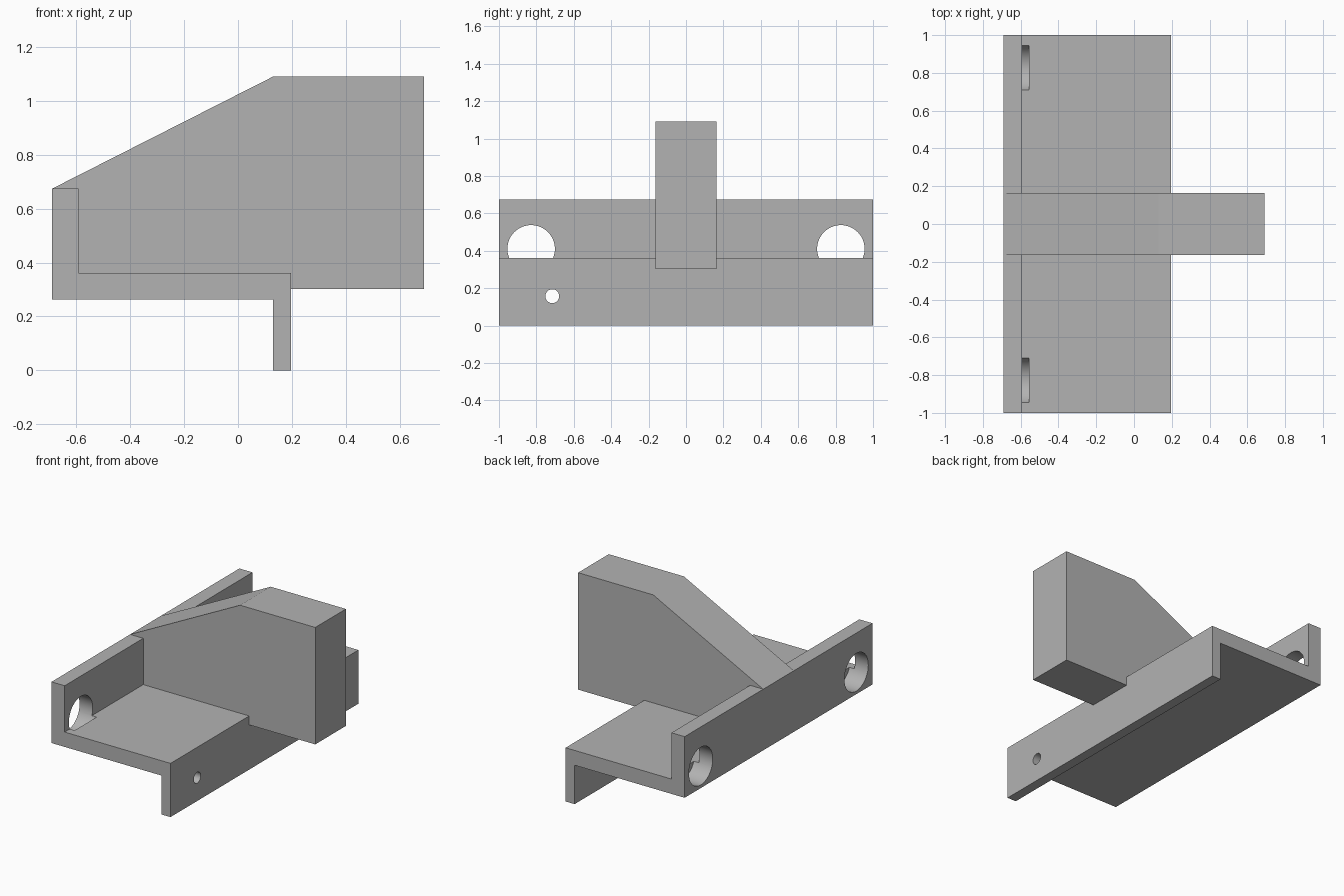
import bpy
import bmesh
from math import pi, radians
from mathutils import Matrix

old = bpy.data.objects.get("Cube")
if old:
    bpy.data.objects.remove(old, do_unlink=True)

grey = bpy.data.materials.new("plain grey")
grey.use_nodes = True
colour = (0.45, 0.45, 0.45, 1)
grey.diffuse_color = colour
grey.node_tree.nodes["Principled BSDF"].inputs["Base Color"].default_value = colour


def make_object(name, bm):
    bmesh.ops.recalc_face_normals(bm, faces=bm.faces)
    mesh = bpy.data.meshes.new(name)
    bm.to_mesh(mesh)
    bm.free()
    mesh.materials.append(grey)
    obj = bpy.data.objects.new(name, mesh)
    bpy.context.collection.objects.link(obj)
    return obj


def extrude_profile(name, profile, half_width):
    """Extrude an x-z outline along y, centred on y = 0."""
    bm = bmesh.new()
    face = bm.faces.new([bm.verts.new((x, -half_width, z)) for x, z in profile])
    result = bmesh.ops.extrude_face_region(bm, geom=[face])
    verts = [v for v in result["geom"] if isinstance(v, bmesh.types.BMVert)]
    bmesh.ops.translate(bm, verts=verts, vec=(0, 2 * half_width, 0))
    return make_object(name, bm)


def drill(target, x_start, x_end, y, z, radius):
    """Cut a round hole running along x."""
    bm = bmesh.new()
    place = Matrix.Translation(((x_start + x_end) / 2, y, z)) @ Matrix.Rotation(pi / 2, 4, "Y")
    bmesh.ops.create_cone(bm, cap_ends=True, segments=64, radius1=radius,
                          radius2=radius, depth=x_end - x_start, matrix=place)
    cutter = make_object("hole_cutter", bm)
    cutter.hide_render = True
    mod = target.modifiers.new("hole", "BOOLEAN")
    mod.operation = "DIFFERENCE"
    mod.solver = "EXACT"
    mod.object = cutter
    bpy.context.view_layer.objects.active = target
    bpy.ops.object.modifier_apply(modifier=mod.name)
    bpy.data.objects.remove(cutter, do_unlink=True)


# Shared levels of the bracket
back, wall, lip, edge = -0.69, -0.592, 0.13, 0.197
under, floor, wall_top = 0.262, 0.362, 0.674

# Stepped bracket: upright wall, shelf and hanging lip
bracket = extrude_profile("bracket", [
    (back, under), (lip, under), (lip, 0), (edge, 0),
    (edge, floor), (wall, floor), (wall, wall_top), (back, wall_top)], 1)

# Large mounting holes in the wall, nicking the shelf
for side in (-1, 1):
    drill(bracket, back - 0.1, -0.556, side * 0.828, 0.41, 0.127)

# Small hole in the lip
drill(bracket, lip - 0.05, edge + 0.05, -0.715, 0.157, 0.037)

# Central rib with a sloping top, resting on the bracket
rib = extrude_profile("central_rib", [
    (back, wall_top), (lip, 1.09), (0.69, 1.09), (0.69, 0.302),
    (edge, 0.302), (edge, floor), (wall, floor), (wall, wall_top)], 0.163)

# Round hole walls shade smoothly, all other edges stay sharp
bpy.ops.object.select_all(action="DESELECT")
bracket.select_set(True)
bpy.context.view_layer.objects.active = bracket
bpy.ops.object.shade_smooth_by_angle(angle=radians(30))
